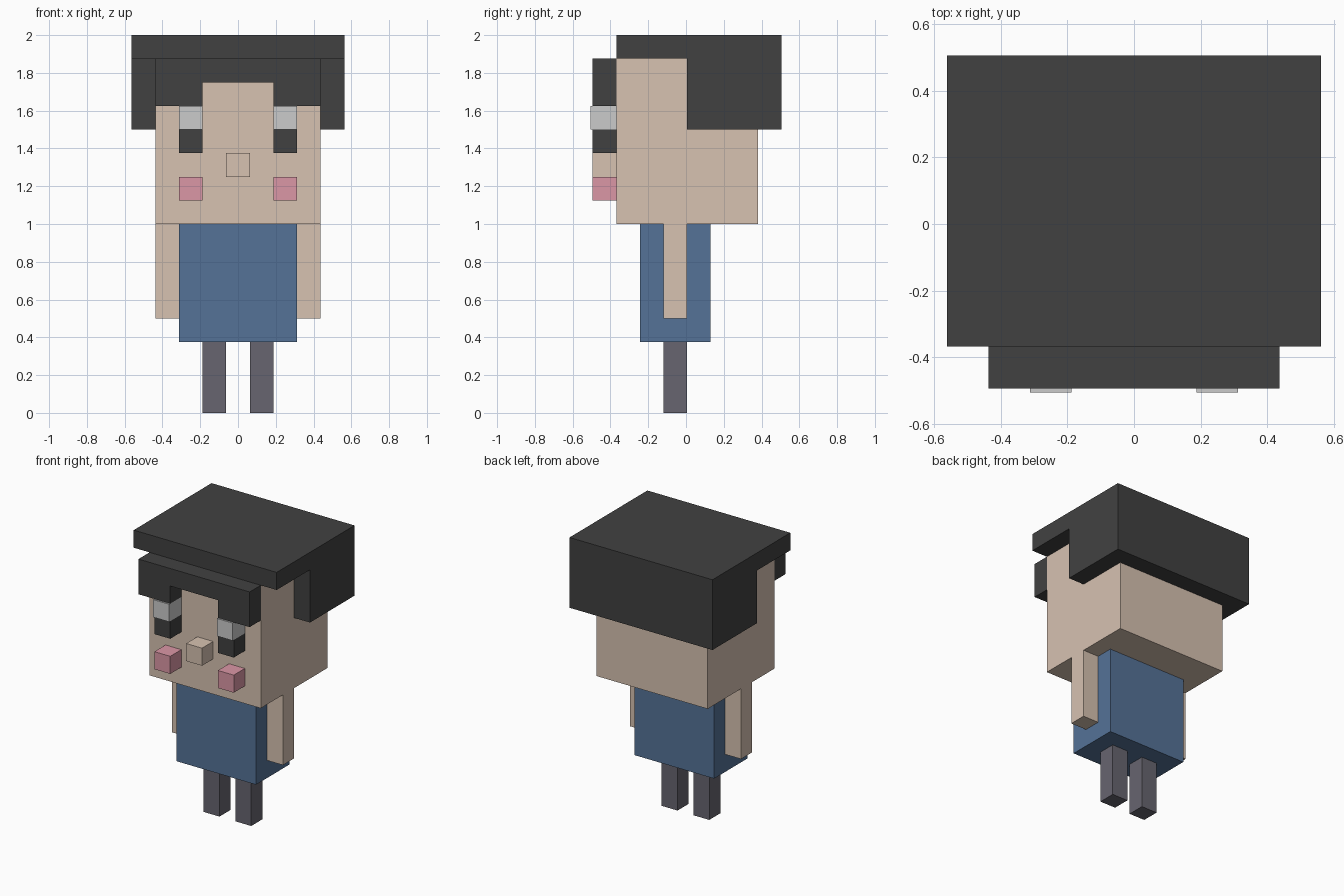
import bpy
import bmesh

if "Cube" in bpy.data.objects:
    bpy.data.objects.remove(bpy.data.objects["Cube"])

U = 0.0625    # half of one block
DY = 0.006    # shift that centres the depth


def material(name, rgb):
    m = bpy.data.materials.new(name)
    m.diffuse_color = (*rgb, 1)
    m.use_nodes = True
    m.node_tree.nodes["Principled BSDF"].inputs["Base Color"].default_value = m.diffuse_color
    return m


SKIN = material("skin", (0.68, 0.54, 0.44))
DARK = material("dark_hair", (0.053, 0.053, 0.053))
BLUE = material("shirt_blue", (0.09, 0.17, 0.31))
PINK = material("blush_pink", (0.71, 0.31, 0.38))
SLATE = material("trouser_slate", (0.135, 0.13, 0.16))


def prism(name, points, offset, mat):
    """Extrude a closed polygon by an offset vector."""
    bm = bmesh.new()
    face = bm.faces.new([bm.verts.new(p) for p in points])
    new = bmesh.ops.extrude_face_region(bm, geom=[face])["geom"]
    verts = [v for v in new if isinstance(v, bmesh.types.BMVert)]
    bmesh.ops.translate(bm, vec=offset, verts=verts)
    bmesh.ops.recalc_face_normals(bm, faces=bm.faces)
    mesh = bpy.data.meshes.new(name)
    bm.to_mesh(mesh)
    bm.free()
    ob = bpy.data.objects.new(name, mesh)
    bpy.context.collection.objects.link(ob)
    if mat:
        mesh.materials.append(mat)
    return ob


def box(name, x, y, z, mat):
    """Box from (min, max) ranges given in half blocks."""
    (x0, x1), (y0, y1), (z0, z1) = x, y, z
    pts = [(a * U, b * U + DY, z0 * U)
           for a, b in ((x0, y0), (x1, y0), (x1, y1), (x0, y1))]
    return prism(name, pts, (0, 0, (z1 - z0) * U), mat)


def pair(name, x, y, z, mat):
    """Matching boxes on both sides of x = 0."""
    box(name + "_right", (-x[1], -x[0]), y, z, mat)
    box(name + "_left", x, y, z, mat)


# Head, body and limbs
box("head", (-7, 7), (-6, 6), (16, 30), SKIN)
box("torso", (-5, 5), (-4, 2), (6, 16), BLUE)
pair("arm", (5, 7), (-2, 0), (8, 16), SKIN)
pair("leg", (1, 3), (-2, 0), (0, 6), SLATE)

# Face
FRONT = (-8, -6)
box("nose", (-1, 1), FRONT, (20, 22), SKIN)
pair("cheek", (3, 5), FRONT, (18, 20), PINK)
pair("pupil", (3, 5), FRONT, (22, 24), DARK)
pair("eye_white", (3, 5), (-8.2, -6), (24, 26), None)

# Hair cap: side profile with a flat top and a deep back
cap = [(-6, 30), (0, 30), (0, 24), (8, 24), (8, 32), (-6, 32)]
prism("hair_cap", [(-9 * U, y * U + DY, z * U) for y, z in cap],
      (18 * U, 0, 0), DARK)

# Fringe: front profile with a notch over the nose
fringe = [(-7, 26), (-3, 26), (-3, 28), (3, 28),
          (3, 26), (7, 26), (7, 30), (-7, 30)]
prism("hair_fringe", [(x * U, -8 * U + DY, z * U) for x, z in fringe],
      (0, 2 * U, 0), DARK)
